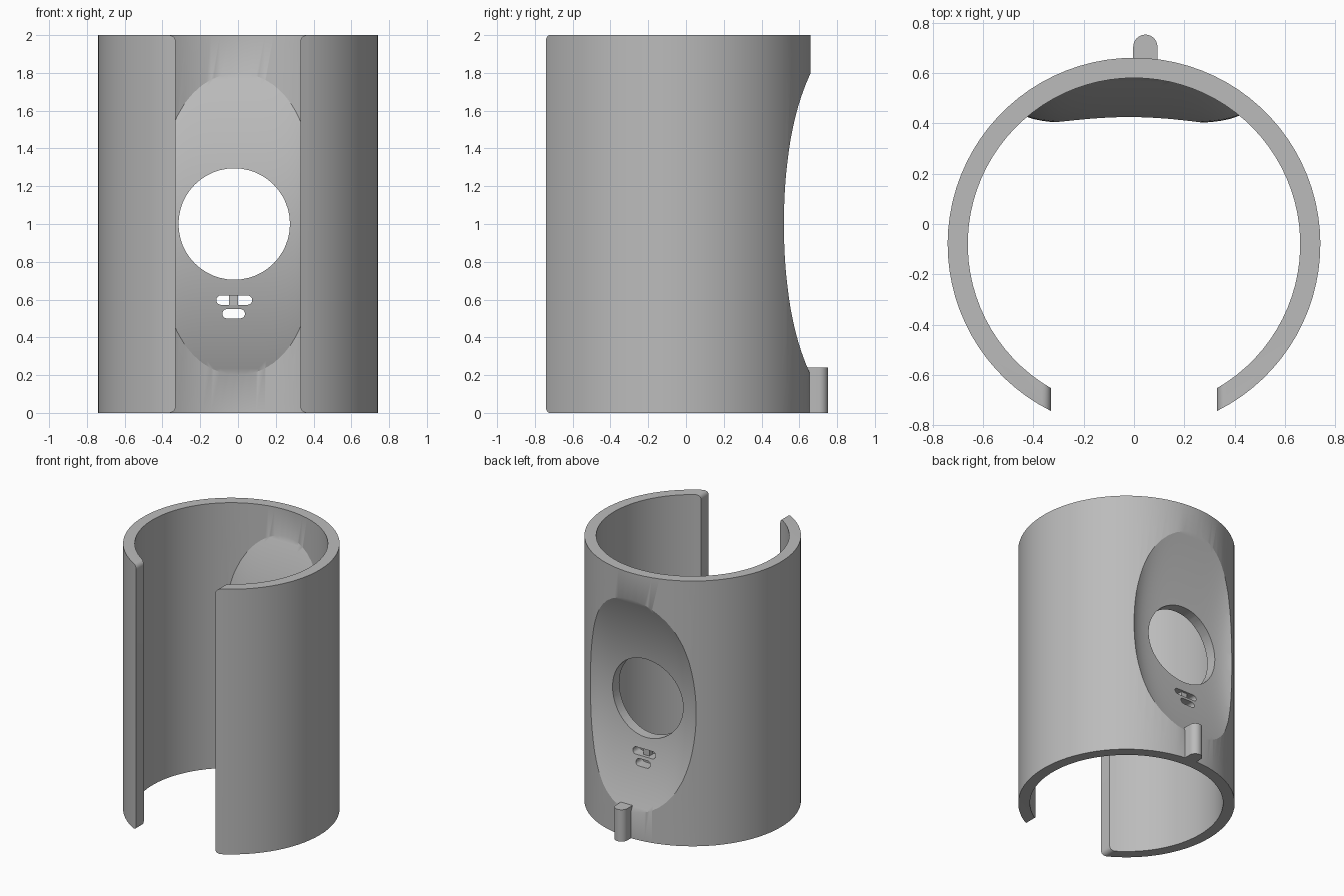
import bpy, bmesh
from math import sin, cos, asin, pi, radians

cube = bpy.data.objects.get("Cube")
if cube:
    bpy.data.objects.remove(cube)

R_OUT, R_IN, CY, GAP, H = 0.74, 0.66, -0.08, 0.33, 2.0
WALL = R_OUT - R_IN

grey = bpy.data.materials.new("plain grey")
grey.use_nodes = True
grey.diffuse_color = (0.5, 0.5, 0.5, 1)
grey.node_tree.nodes["Principled BSDF"].inputs["Base Color"].default_value = (0.5, 0.5, 0.5, 1)


def finish(name, bm):
    bmesh.ops.recalc_face_normals(bm, faces=bm.faces)
    mesh = bpy.data.meshes.new(name)
    bm.to_mesh(mesh)
    bm.free()
    obj = bpy.data.objects.new(name, mesh)
    obj.data.materials.append(grey)
    bpy.context.collection.objects.link(obj)
    return obj


def prism(name, points, axis, low, high):
    """Extrude a 2D outline: (x, y) along z, or (x, z) along y."""
    bm = bmesh.new()
    place = (lambda p, t: (p[0], p[1], t)) if axis == "z" else (lambda p, t: (p[0], t, p[1]))
    a = [bm.verts.new(place(p, low)) for p in points]
    b = [bm.verts.new(place(p, high)) for p in points]
    bm.faces.new(a)
    bm.faces.new(b)
    n = len(points)
    for i in range(n):
        bm.faces.new((a[i], a[(i + 1) % n], b[(i + 1) % n], b[i]))
    return finish(name, bm)


def arc(cx, cy, r, start, end, n):
    return [(cx + r * cos(start + (end - start) * i / n),
             cy + r * sin(start + (end - start) * i / n)) for i in range(n + 1)]


def capsule(x0, x1, z, r):
    return (arc(x1 - r, z, r, -pi / 2, pi / 2, 8) + arc(x0 + r, z, r, pi / 2, 3 * pi / 2, 8))


def dish_solid(name, offset):
    """Solid behind the dished surface, shifted along y by offset."""
    bm = bmesh.new()
    nx, nz = 28, 40
    rows, backs = [], []
    for j in range(nz + 1):
        z = 0.1 + 1.8 * j / nz
        xs = [-0.56 + 1.1 * i / nx for i in range(nx + 1)]
        rows.append([bm.verts.new((x, 0.48 + offset + 0.18 * ((z - 1) / 0.8) ** 2
                                   + 0.035 * abs((x + 0.01) / 0.44) ** 6, z)) for x in xs])
        backs.append([bm.verts.new((x, 0.95, z)) for x in xs])
    for grid in (rows, backs):
        for j in range(nz):
            for i in range(nx):
                bm.faces.new((grid[j][i], grid[j][i + 1], grid[j + 1][i + 1], grid[j + 1][i]))
    for i in range(nx):
        for j in (0, nz):
            bm.faces.new((rows[j][i], rows[j][i + 1], backs[j][i + 1], backs[j][i]))
    for j in range(nz):
        for i in (0, nx):
            bm.faces.new((rows[j][i], rows[j + 1][i], backs[j + 1][i], backs[j][i]))
    return finish(name, bm)


def boolean(target, tool, operation):
    """Apply a boolean and remove the helper."""
    tool.hide_render = True
    mod = target.modifiers.new("cut", "BOOLEAN")
    mod.object, mod.operation, mod.solver = tool, operation, "EXACT"
    bpy.context.view_layer.objects.active = target
    bpy.ops.object.modifier_apply(modifier=mod.name)
    bpy.data.objects.remove(tool)


# Open tube with a straight-sided gap at the front
a_out, a_in = asin(GAP / R_OUT), asin(GAP / R_IN)
outline = (arc(0, CY, R_OUT, -pi / 2 + a_out, 1.5 * pi - a_out, 72)
           + arc(0, CY, R_IN, 1.5 * pi - a_in, -pi / 2 + a_in, 72))
wall = prism("sleeve_wall", outline, "z", 0, H)

# Rounded corners at the ends of the gap
bm = bmesh.new()
bm.from_mesh(wall.data)
corners = [e for e in bm.edges
           if all(abs(abs(v.co.x) - GAP) < 1e-4 and v.co.y < -0.5 for v in e.verts)
           and abs(e.verts[0].co.z - e.verts[1].co.z) < 1e-4]
bmesh.ops.bevel(bm, geom=corners, offset=0.035, segments=5, profile=0.5, affect="EDGES")
bm.to_mesh(wall.data)
bm.free()

# Dished panel sunk into the back
bulge = dish_solid("dish_bulge", -WALL)
core = prism("core", arc(0, CY, R_OUT - WALL / 2, 0, 2 * pi * 143 / 144, 143), "z", 0.02, 1.98)
boolean(bulge, core, "INTERSECT")
boolean(wall, bulge, "UNION")
boolean(wall, dish_solid("dish_cutter", 0), "DIFFERENCE")

# Round opening and the small slots below it
openings = [arc(-0.02, 1.0, 0.295, 0, 2 * pi * 47 / 48, 47),
            capsule(-0.115, 0.075, 0.597, 0.025),
            capsule(-0.083, 0.037, 0.525, 0.025)]
for shape in openings:
    boolean(wall, prism("opening_cutter", shape, "y", 0.3, 0.9), "DIFFERENCE")

# Bar across the upper slot
bar = prism("slot_bar", [(-0.048, 0.565), (0, 0.565), (0, 0.63), (-0.048, 0.63)], "y", 0.46, 0.505)

# Round-ended tab at the bottom of the back
tab = prism("back_tab", [(-0.003, 0.62)] + [(0.093, 0.62)]
            + arc(0.045, 0.704, 0.048, 0, pi, 16), "z", 0, 0.24)

for obj in (wall, bar, tab):
    bpy.ops.object.select_all(action="DESELECT")
    obj.select_set(True)
    bpy.context.view_layer.objects.active = obj
    bpy.ops.object.shade_smooth_by_angle(angle=radians(25))
